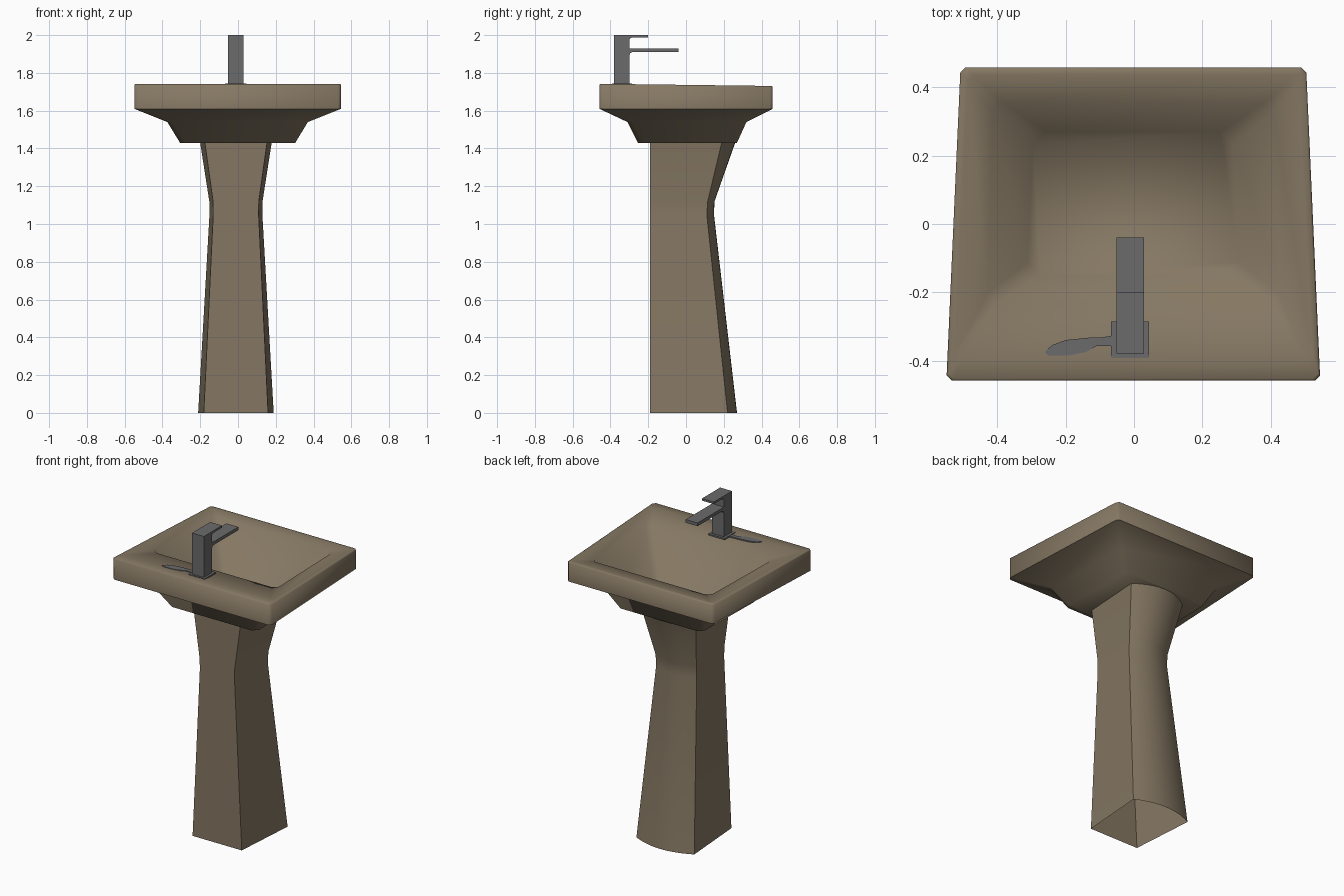
import bpy, bmesh, math

if "Cube" in bpy.data.objects:
    bpy.data.objects.remove(bpy.data.objects["Cube"])


def material(name, rgb):
    m = bpy.data.materials.new(name)
    m.diffuse_color = (*rgb, 1)
    m.use_nodes = True
    m.node_tree.nodes["Principled BSDF"].inputs["Base Color"].default_value = m.diffuse_color
    return m


CERAMIC = material("taupe ceramic", (0.235, 0.187, 0.125))
METAL = material("dark grey metal", (0.145, 0.145, 0.15))


def finish(name, bm, mat, angle):
    bmesh.ops.recalc_face_normals(bm, faces=bm.faces[:])
    me = bpy.data.meshes.new(name)
    bm.to_mesh(me)
    bm.free()
    ob = bpy.data.objects.new(name, me)
    bpy.context.collection.objects.link(ob)
    me.materials.append(mat)
    if angle:
        bpy.ops.object.select_all(action='DESELECT')
        ob.select_set(True)
        bpy.context.view_layer.objects.active = ob
        bpy.ops.object.shade_smooth_by_angle(angle=math.radians(angle))
    return ob


def loft(name, rings, mat, angle, caps):
    bm = bmesh.new()
    vs = [[bm.verts.new(p) for p in r] for r in rings]
    n = len(vs[0])
    for a, b in zip(vs, vs[1:]):
        for i in range(n):
            j = (i + 1) % n
            bm.faces.new((a[i], a[j], b[j], b[i]))
    if caps:
        bm.faces.new(vs[0])
        bm.faces.new(vs[-1])
    return finish(name, bm, mat, angle)


def extrude(name, outline, offset, mat):
    bm = bmesh.new()
    f = bm.faces.new([bm.verts.new(p) for p in outline])
    new = bmesh.ops.extrude_face_region(bm, geom=[f])
    bmesh.ops.translate(bm, vec=offset,
                        verts=[v for v in new["geom"] if isinstance(v, bmesh.types.BMVert)])
    return finish(name, bm, mat, 0)


# basin: chamfered trapezoid rings from the underside, over the rim, down to the bowl floor
def basin_ring(w0, w1, y0, y1, z0, z1, c):
    half = [(w0 - c, y0, z0), (w0, y0 + c, z0), (w1, y1 - c, z1), (w1 - c, y1, z1)]
    return [(x - 0.002, y, z) for x, y, z in half] + \
           [(-x - 0.002, y, z) for x, y, z in reversed(half)]


basin = [
    (0.305, 0.295, -0.255, 0.270, 1.43, 1.43, 0.03),
    (0.372, 0.355, -0.310, 0.320, 1.54, 1.54, 0.025),
    (0.547, 0.507, -0.459, 0.459, 1.61, 1.61, 0.015),
    (0.547, 0.507, -0.459, 0.459, 1.737, 1.726, 0.015),
    (0.541, 0.501, -0.453, 0.453, 1.742, 1.731, 0.015),
    (0.525, 0.485, -0.400, 0.437, 1.741, 1.730, 0.015),
    (0.428, 0.410, -0.232, 0.355, 1.725, 1.722, 0.028),
    (0.310, 0.293, -0.150, 0.270, 1.45, 1.45, 0.038),
]
loft("basin", [basin_ring(*r) for r in basin], CERAMIC, 62, True)


# pedestal: flat front and sides, bowed back, pinched below the basin
def pedestal_ring(z, a, b, ys, yb):
    pts = [(-a, -0.19), (a, -0.19)]
    for i in range(11):
        t = 1 - i / 5
        pts.append((b * t, ys + (yb - ys) * (1 - t * t)))
    return [(x - 0.011, y, z) for x, y in pts]


pedestal = [
    (0.00, 0.170, 0.200, 0.220, 0.270),
    (1.05, 0.120, 0.140, 0.110, 0.148),
    (1.12, 0.121, 0.141, 0.115, 0.151),
    (1.435, 0.165, 0.190, 0.190, 0.262),
]
loft("pedestal", [pedestal_ring(*r) for r in pedestal], CERAMIC, 40, False)

# faucet: one side profile holding body, spout and lever
side = [(-.38, 1.73), (-.30, 1.73), (-.30, 1.89), (-.296, 1.904), (-.285, 1.91),
        (-.04, 1.91), (-.04, 1.93), (-.30, 1.93), (-.30, 1.973), (-.297, 1.982),
        (-.288, 1.987), (-.20, 1.987), (-.20, 2.0), (-.38, 2.0)]
extrude("faucet", [(-0.052, y, z) for y, z in side], (0.082, 0, 0), METAL)

# thin mounting plate under the faucet
extrude("faucet_plate", [(x, y, 1.735) for x, y in
        ((-.068, -.392), (.044, -.392), (.044, -.285), (-.068, -.285))], (0, 0, 0.009), METAL)

# thin grey patch beside the plate
patch = [(-.068, -.358), (-.11, -.357), (-.14, -.375), (-.19, -.385), (-.25, -.386),
         (-.262, -.375), (-.24, -.355), (-.20, -.340), (-.13, -.333), (-.10, -.333),
         (-.068, -.328)]
extrude("deck_patch", [(x, y, 1.733) for x, y in patch], (0, 0, 0.009), METAL)
